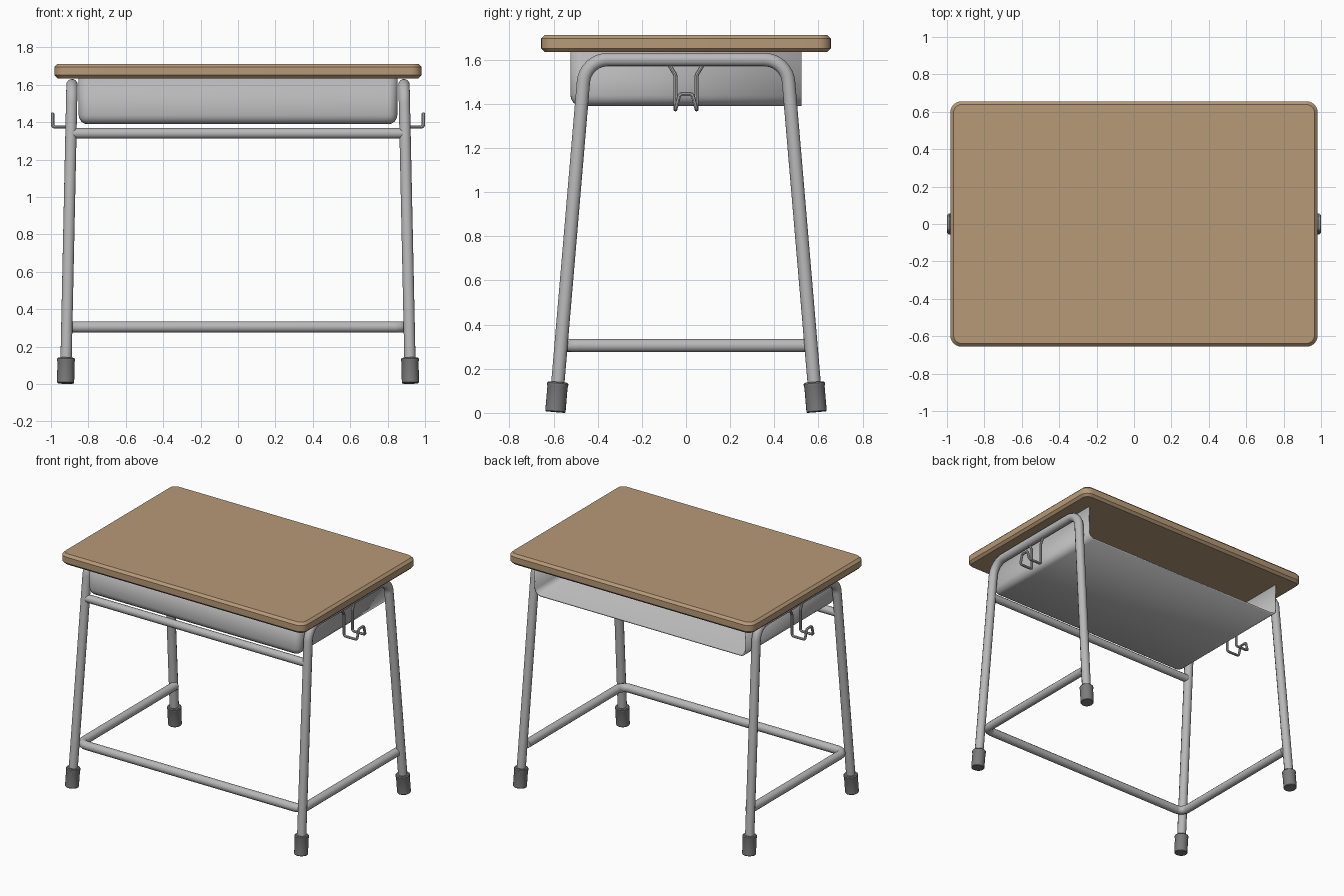
import bpy, bmesh, math
from mathutils import Vector

if "Cube" in bpy.data.objects:
    bpy.data.objects.remove(bpy.data.objects["Cube"])


def material(name, rgb):
    m = bpy.data.materials.new(name)
    m.diffuse_color = (*rgb, 1)
    m.use_nodes = True
    m.node_tree.nodes["Principled BSDF"].inputs["Base Color"].default_value = m.diffuse_color
    return m


WOOD = material("tan wood", (0.47, 0.32, 0.185))
STEEL = material("light grey steel", (0.48, 0.48, 0.48))
RUBBER = material("dark grey rubber", (0.20, 0.20, 0.20))


def finish(ob, mat, angle=35):
    ob.data.materials.clear()
    ob.data.materials.append(mat)
    bpy.ops.object.select_all(action='DESELECT')
    ob.select_set(True)
    bpy.context.view_layer.objects.active = ob
    bpy.ops.object.shade_smooth_by_angle(angle=math.radians(angle))
    return ob


def from_bmesh(name, bm, mat, angle=35):
    bmesh.ops.recalc_face_normals(bm, faces=bm.faces)
    me = bpy.data.meshes.new(name)
    bm.to_mesh(me)
    bm.free()
    ob = bpy.data.objects.new(name, me)
    bpy.context.collection.objects.link(ob)
    return finish(ob, mat, angle)


def fillet(points, radius, steps=8):
    """Round every inner corner of a path with an arc."""
    pts = [Vector(p) for p in points]
    out = [pts[0]]
    for a, b, c in zip(pts, pts[1:], pts[2:]):
        u, v = (a - b).normalized(), (c - b).normalized()
        half = u.angle(v) / 2
        centre = b + (u + v).normalized() * (radius / math.sin(half))
        t = radius / math.tan(half)
        s, e = b + u * t - centre, b + v * t - centre
        for i in range(steps + 1):
            out.append(centre + s.lerp(e, i / steps).normalized() * radius)
    return out + [pts[-1]]


def tube(name, points, radius, bend=0.0, res=4):
    """Round tube swept along a path."""
    path = fillet(points, bend) if bend else [Vector(p) for p in points]
    cu = bpy.data.curves.new(name, 'CURVE')
    cu.dimensions = '3D'
    cu.bevel_depth = radius
    cu.bevel_resolution = res
    cu.use_fill_caps = True
    sp = cu.splines.new('POLY')
    sp.points.add(len(path) - 1)
    for p, co in zip(sp.points, path):
        p.co = (*co, 1)
    ob = bpy.data.objects.new(name, cu)
    bpy.context.collection.objects.link(ob)
    bpy.ops.object.select_all(action='DESELECT')
    ob.select_set(True)
    bpy.context.view_layer.objects.active = ob
    bpy.ops.object.convert(target='MESH')
    return finish(bpy.context.view_layer.objects.active, STEEL)


def box(x, y0, y1, z0, z1):
    bm = bmesh.new()
    bmesh.ops.create_cube(bm, size=1)
    for v in bm.verts:
        v.co = (v.co.x * 2 * x, y0 + (v.co.y + 0.5) * (y1 - y0),
                z0 + (v.co.z + 0.5) * (z1 - z0))
    return bm


def leg_point(z, sx, sy):
    """Centre of a splayed leg at height z."""
    return Vector((sx * (0.922 - 0.0215 * z), sy * (0.592 - 0.085 * z), z))


# Desk top: rounded corners, chamfered rims
bm = box(0.982, -0.656, 0.656, 1.634, 1.712)
upright = [e for e in bm.edges if abs(e.verts[0].co.z - e.verts[1].co.z) > 0.01]
bmesh.ops.bevel(bm, geom=upright, offset=0.06, segments=6, profile=0.5, affect='EDGES')
rims = [e for e in bm.edges if abs(e.verts[0].co.z - e.verts[1].co.z) < 1e-5]
bmesh.ops.bevel(bm, geom=rims, offset=0.017, segments=1, affect='EDGES')
from_bmesh("desk_top", bm, WOOD, 30)

# Storage tray: open at the back and top, rounded lower and front edges
bm = box(0.852, -0.523, 0.523, 1.389, 1.636)
gone = [f for f in bm.faces if f.normal.z > 0.9 or f.normal.y > 0.9]
bmesh.ops.delete(bm, geom=gone, context='FACES')
folds = [e for e in bm.edges if len(e.link_faces) == 2]
bmesh.ops.bevel(bm, geom=folds, offset=0.05, segments=6, profile=0.5, affect='EDGES')
tray = from_bmesh("storage_tray", bm, STEEL)
# the open shell must face outwards
if sum(f.normal.dot(f.center - Vector((0, 0, 1.6))) for f in tray.data.polygons) < 0:
    tray.data.flip_normals()
wall = tray.modifiers.new("wall", 'SOLIDIFY')
wall.thickness = 0.012
wall.offset = -1

for sx, side in ((-1, "left"), (1, "right")):
    # Leg pair bent from one tube
    legs = [leg_point(0.03, sx, -1), leg_point(1.6, sx, -1),
            leg_point(1.6, sx, 1), leg_point(0.03, sx, 1)]
    tube(f"{side}_leg_frame", legs, 0.031, bend=0.11)

    # Rubber feet, turned profile along the leg axis
    for sy, end in ((-1, "front"), (1, "back")):
        axis = (leg_point(1, sx, sy) - leg_point(0, sx, sy)).normalized()
        turn = Vector((0, 0, 1)).rotation_difference(axis)
        base = leg_point(0.004, sx, sy)
        bm = bmesh.new()
        rings = []
        for r, h in ((0.043, 0), (0.046, 0.004), (0.046, 0.115), (0.048, 0.12),
                     (0.048, 0.13), (0.043, 0.136), (0.028, 0.136)):
            rings.append([bm.verts.new(base + turn @ Vector(
                (r * math.cos(a * math.tau / 24), r * math.sin(a * math.tau / 24), h)))
                for a in range(24)])
        for lo, hi in zip(rings, rings[1:]):
            for i in range(24):
                j = (i + 1) % 24
                bm.faces.new((lo[i], lo[j], hi[j], hi[i]))
        bm.faces.new(rings[0])
        bm.faces.new(rings[-1])
        from_bmesh(f"{side}_{end}_foot", bm, RUBBER)

    # Bag hook: two wires joined by an arch at the tip
    half = [(0.887, 0.075, 1.575), (0.887, 0.048, 1.53), (0.887, 0.048, 1.374),
            (0.991, 0.048, 1.374), (0.991, 0.029, 1.444)]
    wire = [(sx * x, -y, z) for x, y, z in half]
    wire += [(sx * x, y, z) for x, y, z in reversed(half)]
    tube(f"{side}_bag_hook", wire, 0.009, bend=0.015, res=2)

# Upper front crossbar
tube("upper_crossbar", [leg_point(1.34, -1, -1), leg_point(1.34, 1, -1)], 0.028)

# Lower U-shaped brace, just inside the legs
tube("lower_brace", [(-0.895, 0.555, 0.305), (-0.895, -0.545, 0.305),
                     (0.895, -0.545, 0.305), (0.895, 0.555, 0.305)], 0.03, bend=0.06)
